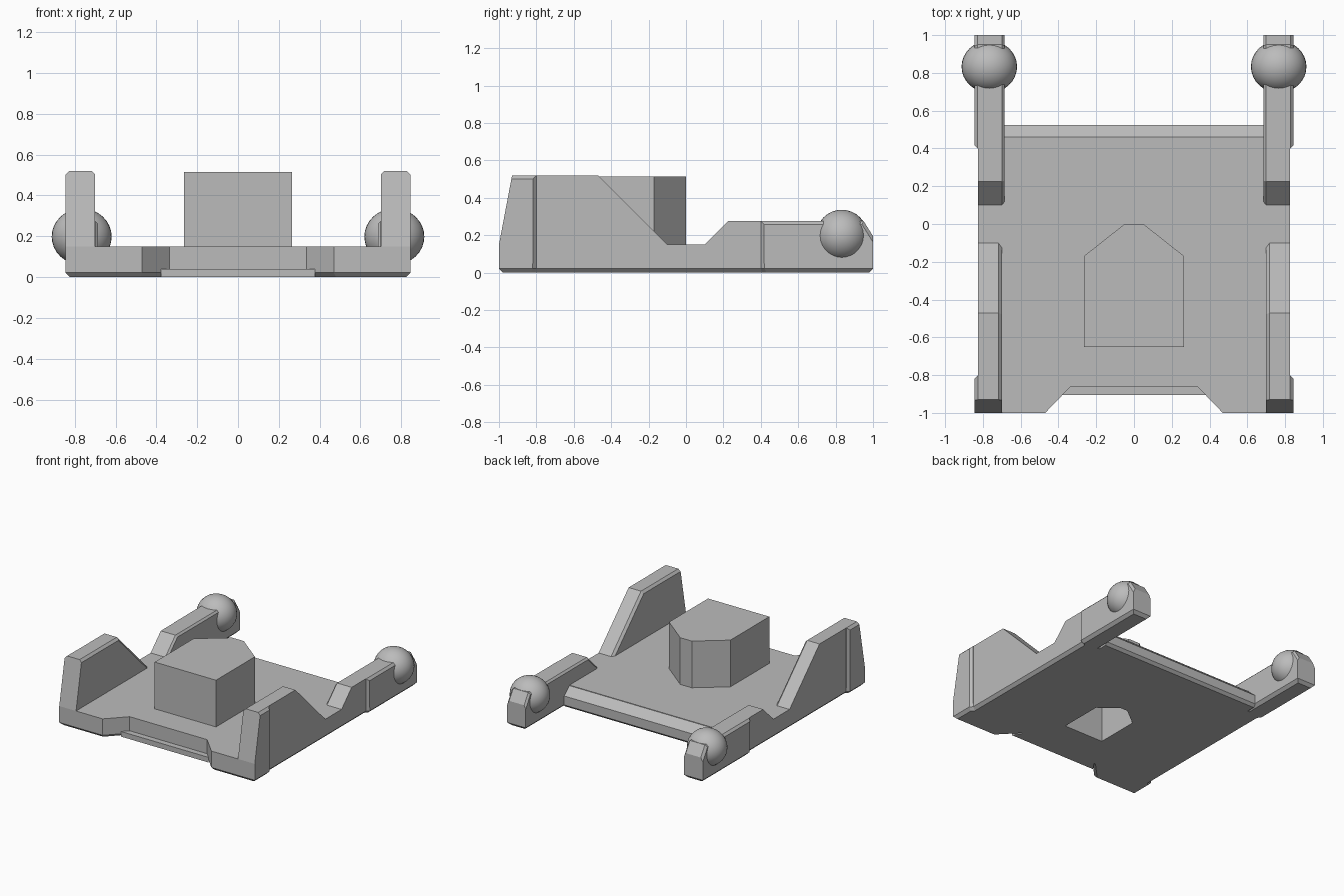
import bpy, bmesh
from mathutils import Vector

cube = bpy.data.objects.get("Cube")
if cube:
    bpy.data.objects.remove(cube, do_unlink=True)

grey = bpy.data.materials.new("plain_grey")
grey.use_nodes = True
grey.diffuse_color = (0.5, 0.5, 0.5, 1)
grey.node_tree.nodes["Principled BSDF"].inputs["Base Color"].default_value = (0.5, 0.5, 0.5, 1)


def prism(name, points, axis, lo, hi, chamfer=0, rule=None):
    """Extrude a profile along x (points are y, z) or z (points are x, y);
    chamfer the edges whose ends and midpoint satisfy the rule."""
    place = (lambda p, d: (d, *p)) if axis == "x" else (lambda p, d: (*p, d))
    bm = bmesh.new()
    face = bm.faces.new([bm.verts.new(place(p, lo)) for p in points])
    top = bmesh.ops.extrude_face_region(bm, geom=[face])
    verts = [g for g in top["geom"] if isinstance(g, bmesh.types.BMVert)]
    bmesh.ops.translate(bm, verts=verts, vec=Vector(place((0, 0), hi - lo)))
    bmesh.ops.recalc_face_normals(bm, faces=bm.faces)
    if rule:
        edges = [e for e in bm.edges
                 if rule(e.verts[0].co, e.verts[1].co, (e.verts[0].co + e.verts[1].co) / 2)]
        bmesh.ops.bevel(bm, geom=edges, offset=chamfer, segments=1,
                        affect="EDGES", clamp_overlap=True)
        bmesh.ops.recalc_face_normals(bm, faces=bm.faces)
    mesh = bpy.data.meshes.new(name)
    bm.to_mesh(mesh)
    bm.free()
    mesh.materials.append(grey)
    obj = bpy.data.objects.new(name, mesh)
    bpy.context.collection.objects.link(obj)
    return obj


def both(half):
    """Complete a symmetric outline from its +x half."""
    return half + [(-x, y) for x, y in reversed(half)]


def on_side(x):
    return lambda a, b: abs(a.x - x) < 0.001 and abs(b.x - x) < 0.001


# Base plate with front notch and two rear prongs
plate = prism("base_plate", both([
    (0.335, -0.86), (0.47, -1), (0.845, -1), (0.845, -0.82), (0.825, -0.8),
    (0.825, 0.4), (0.845, 0.42), (0.845, 1), (0.685, 1), (0.685, 0.46)]),
    "z", 0, 0.15, 0.022, lambda a, b, m: max(a.z, b.z) < 0.001)
# The prongs rise only to the height of the arm's end, which covers them

# Sloped rear edge and low front step
prism("rear_edge", [(0.4, 0), (0.505, 0), (0.525, 0.02), (0.525, 0.09),
                    (0.455, 0.15), (0.4, 0.15)], "x", -0.69, 0.69)
prism("front_step", both([(0.378, -0.905), (0.32, -0.82)]), "z", 0, 0.04)

# Central block, hollow from below
block = prism("central_block", both([(0.265, -0.65), (0.265, -0.17), (0.05, 0)]),
              "z", 0.05, 0.515)
cutter = prism("hollow_cutter", both([(0.17, -0.56), (0.17, -0.22), (0.03, -0.11)]),
               "z", -0.1, 0.4)
cutter.hide_render = True
for obj in (plate, block):
    mod = obj.modifiers.new("hollow", "BOOLEAN")
    mod.operation = "DIFFERENCE"
    mod.solver = "EXACT"
    mod.object = cutter
    bpy.context.view_layer.objects.active = obj
    bpy.ops.object.modifier_apply(modifier=mod.name)
bpy.data.objects.remove(cutter, do_unlink=True)

# Side walls, corner posts, rear arms and balls
for side, s in (("left", 1), ("right", -1)):
    inner, outer = on_side(0.7 * s), on_side(0.845 * s)
    arm_inner = on_side(0.685 * s)
    prism(side + "_wall", [(-1, 0.05), (-1, 0.15), (-0.93, 0.52), (-0.47, 0.52),
                           (-0.07, 0.12), (-0.07, 0.05)],
          "x", 0.7 * s, 0.825 * s, 0.018,
          lambda a, b, m: inner(a, b) and m.z > 0.16 and m.y > -0.95)
    prism(side + "_post", [(-1, 0.05), (-1, 0.15), (-0.93, 0.52), (-0.8, 0.52), (-0.8, 0.05)],
          "x", 0.825 * s, 0.845 * s, 0.019,
          lambda a, b, m: outer(a, b) and m.z > 0.06 and m.y > -0.95)
    prism(side + "_arm", [(0.07, 0.05), (0.07, 0.12), (0.225, 0.275), (0.95, 0.275),
                          (1, 0.195), (1, 0.05)],
          "x", 0.685 * s, 0.825 * s, 0.014,
          lambda a, b, m: arm_inner(a, b) and m.z > 0.17)
    prism(side + "_arm_pad", [(0.4, 0.05), (0.4, 0.275), (0.95, 0.275), (1, 0.195), (1, 0.05)],
          "x", 0.825 * s, 0.845 * s, 0.017,
          lambda a, b, m: outer(a, b) and m.z > 0.06 and m.y < 0.99)
    bpy.ops.mesh.primitive_uv_sphere_add(segments=32, ring_count=16, radius=1,
                                         location=(0.766 * s, 0.833, 0.198))
    ball = bpy.context.object
    ball.name = side + "_ball"
    ball.scale = (0.147, 0.138, 0.138)
    ball.data.materials.append(grey)
    bpy.ops.object.shade_smooth_by_angle()
